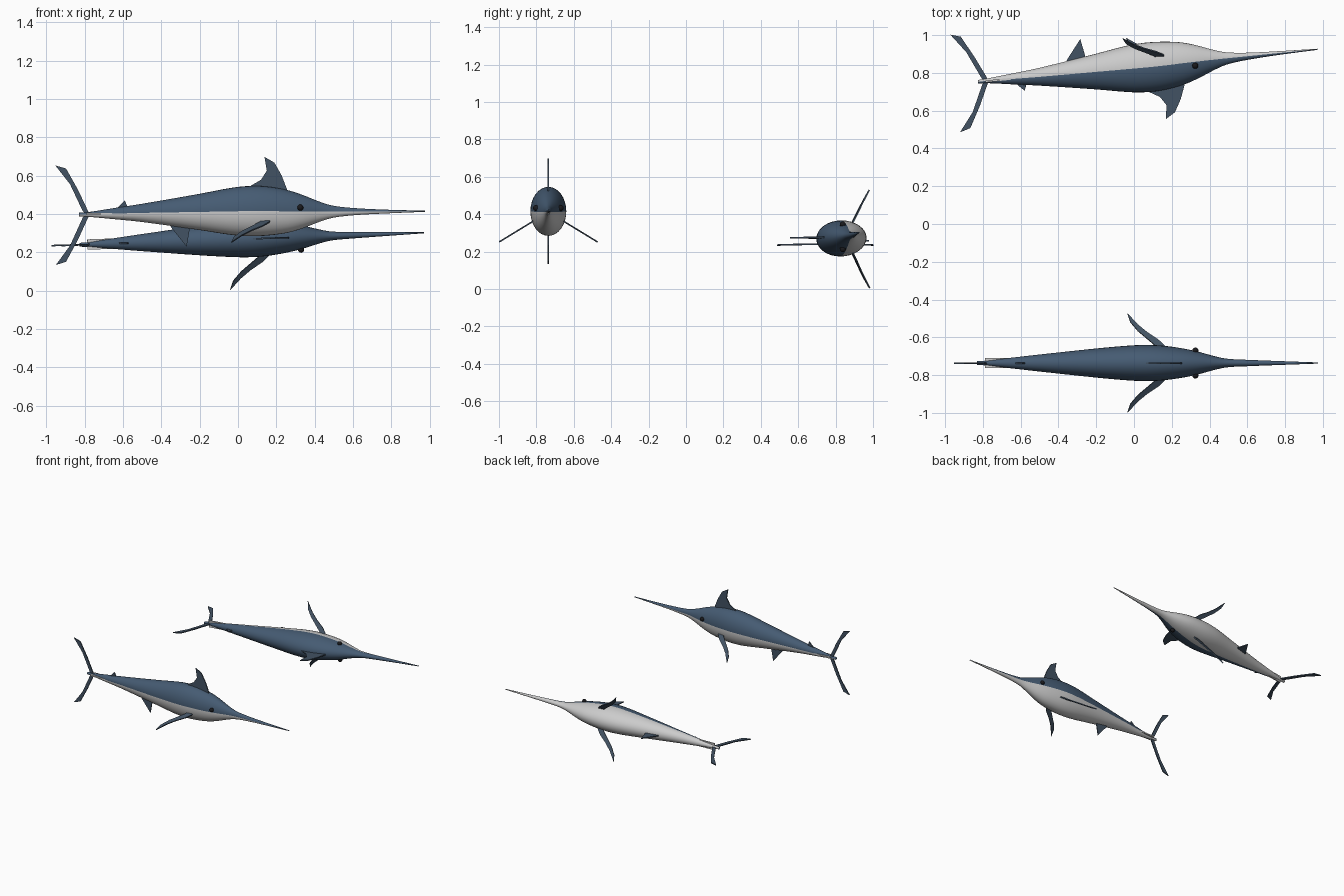
import bpy, bmesh, math
from mathutils import Vector, Matrix

if "Cube" in bpy.data.objects:
    bpy.data.objects.remove(bpy.data.objects["Cube"])

def material(name, rgb):
    m = bpy.data.materials.new(name)
    m.diffuse_color = (*rgb, 1)
    m.use_nodes = True
    m.node_tree.nodes["Principled BSDF"].inputs["Base Color"].default_value = m.diffuse_color
    return m

BLUE = material("back_blue", (0.06, 0.105, 0.17))
PALE = material("belly_grey", (0.6, 0.6, 0.58))
FIN = material("fin_blue", (0.055, 0.085, 0.125))
DARK = material("eye_dark", (0.01, 0.01, 0.012))

# body stations: x, half width, top z, bottom z (axis at z = 0)
STATIONS = [(-0.83, .010, .008, -.012), (-0.78, .013, .010, -.015), (-0.65, .028, .030, -.027),
            (-0.5, .045, .053, -.042), (-0.2, .077, .105, -.084), (-0.03, .092, .137, -.110),
            (0.07, .096, .146, -.116), (0.16, .091, .142, -.112), (0.26, .077, .124, -.098),
            (0.34, .060, .098, -.074), (0.42, .038, .066, -.043), (0.49, .023, .044, -.021),
            (0.60, .017, .031, -.007), (0.78, .010, .022, .003), (0.975, .003, .017, .011)]

def smooth_stations(pts, n=3):
    out = []
    for i in range(len(pts) - 1):
        p0, p1, p2, p3 = (Vector(pts[min(max(j, 0), len(pts) - 1)]) for j in range(i - 1, i + 3))
        m1 = (p2 - p0) * ((p2[0] - p1[0]) / (p2[0] - p0[0]))
        m2 = (p3 - p1) * ((p2[0] - p1[0]) / (p3[0] - p1[0]))
        for k in range(n):
            t = k / n
            out.append(p1 * (2*t**3 - 3*t**2 + 1) + m1 * (t**3 - 2*t**2 + t)
                       + p2 * (3*t**2 - 2*t**3) + m2 * (t**3 - t**2))
    return out + [Vector(pts[-1])]

def finish(bm, name, mats, place, smooth=False):
    bmesh.ops.recalc_face_normals(bm, faces=bm.faces)
    me = bpy.data.meshes.new(name)
    bm.to_mesh(me)
    bm.free()
    for m in mats:
        me.materials.append(m)
    for p in me.polygons:
        p.use_smooth = smooth
    ob = bpy.data.objects.new(name, me)
    ob.matrix_world = place
    bpy.context.collection.objects.link(ob)
    return ob

def body(name, place, sides=32):
    bm = bmesh.new()
    rings = []
    for x, w, top, bot in smooth_stations(STATIONS):
        c, h = (top + bot) / 2, (top - bot) / 2
        rings.append([bm.verts.new((x, w * math.cos(a), c + h * math.sin(a)))
                      for a in (2 * math.pi * k / sides for k in range(sides))])
    for r, s in zip(rings, rings[1:]):
        for k in range(sides):
            j = (k + 1) % sides
            f = bm.faces.new((r[k], r[j], s[j], s[k]))
            f.material_index = 0 if k < sides // 2 else 1
    bm.faces.new(rings[0])
    bm.faces.new(rings[-1])
    finish(bm, name, [BLUE, PALE], place, True)

def sheet(name, pts, place, mat=FIN, thick=.008):
    """Flat plate from an outline of 3D points, thickened about its plane."""
    bm = bmesh.new()
    f = bm.faces.new([bm.verts.new(p) for p in pts])
    f.normal_update()
    n = f.normal * thick
    bmesh.ops.translate(bm, verts=bm.verts, vec=-n / 2)
    ext = bmesh.ops.extrude_face_region(bm, geom=[f], use_keep_orig=True)
    bmesh.ops.translate(bm, verts=[v for v in ext["geom"] if isinstance(v, bmesh.types.BMVert)], vec=n)
    finish(bm, name, [mat], place)

def eye(name, y, place):
    bm = bmesh.new()
    bmesh.ops.create_uvsphere(bm, u_segments=16, v_segments=10, radius=.016)
    bmesh.ops.translate(bm, verts=bm.verts, vec=(.325, y, .033))
    finish(bm, name, [DARK], place, True)

# fin outlines in the x-z plane
FLAT_FINS = {
    "dorsal_fin": [(.03, .12), (.06, .143), (.12, .178), (.15, .225), (.138, .298), (.19, .267),
                   (.228, .2), (.255, .13), (.25, .10)],
    "rear_dorsal_fin": [(-.63, .03), (-.59, .07), (-.574, .03)],
    "anal_fin": [(-.36, -.05), (-.345, -.075), (-.268, -.171), (-.252, -.08), (-.25, -.05)],
    "upper_tail_lobe": [(-.785, -.012), (-.81, .015), (-.876, .155), (-.953, .253), (-.897, .237),
                        (-.834, .125), (-.775, .0)],
    "lower_tail_lobe": [(-.785, .008), (-.81, -.02), (-.876, -.165), (-.95, -.266), (-.897, -.25),
                        (-.834, -.133), (-.775, -.005)],
}
# pectoral outline as x, sideways distance
PECTORAL = [(.17, .06), (.165, .088), (.13, .122), (.07, .162), (.02, .203), (-.035, .263),
            (-.02, .217), (.02, .17), (.07, .128), (.115, .09), (.12, .06)]

def swordfish(prefix, place):
    body(prefix + "_body", place)
    for name, pts in FLAT_FINS.items():
        sheet(f"{prefix}_{name}", [(x, 0, z) for x, z in pts], place)
    for side, s in (("left", 1), ("right", -1)):
        sheet(f"{prefix}_{side}_pectoral_fin",
              [(x, s * y, -.04 - .61 * (y - .085)) for x, y in PECTORAL], place)
        eye(f"{prefix}_{side}_eye", s * .066, place)
        # tail keel
        sheet(f"{prefix}_{side}_keel", [(-.79, 0, 0), (-.79, s * .027, 0), (-.64, s * .027, 0), (-.64, 0, 0)],
              place, PALE, .01)

swordfish("upright_fish", Matrix.Translation((0, -.736, .4)))
rad = math.radians
roll = Matrix.Rotation(rad(6), 4, 'Z') @ Matrix.Rotation(rad(-2), 4, 'Y') @ Matrix.Rotation(rad(90), 4, 'X')
swordfish("rolled_fish", Matrix.Translation((0, .837, .268)) @ roll)
